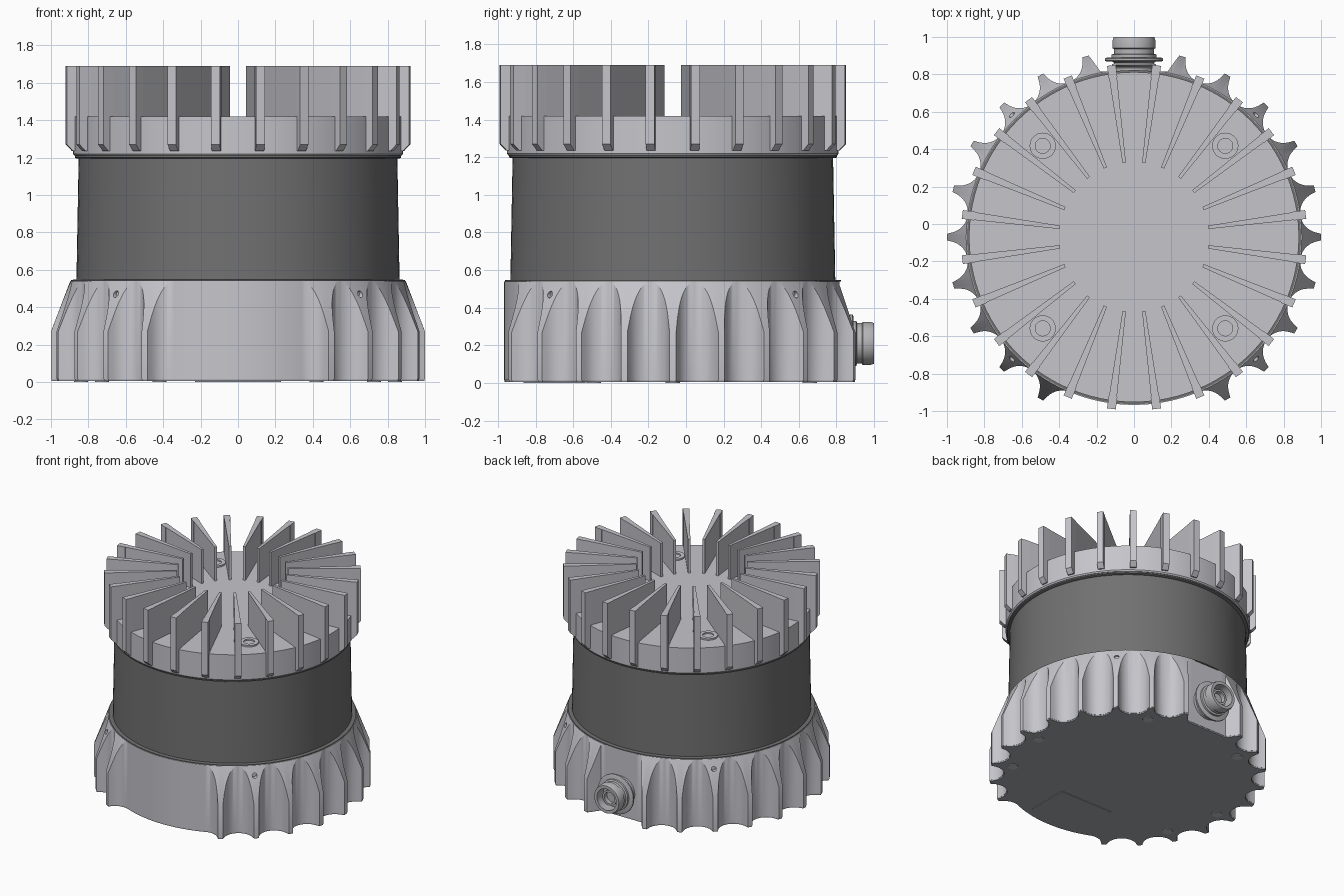
import bpy, bmesh, math
from mathutils import Matrix, Vector

cube = bpy.data.objects.get("Cube")
if cube:
    bpy.data.objects.remove(cube, do_unlink=True)

CY = -0.07          # y of the body axis
BASE_TOP = 0.54     # top of the ribbed base
R_TOP, R_TIP = 0.897, 1.0


def material(name, rgb):
    m = bpy.data.materials.new(name)
    m.use_nodes = True
    m.diffuse_color = (*rgb, 1)
    m.node_tree.nodes["Principled BSDF"].inputs["Base Color"].default_value = (*rgb, 1)
    return m


LIGHT = material("light grey metal", (0.56, 0.56, 0.60))
BAND = material("dark window", (0.165, 0.165, 0.165))
PLATE = material("grey base plate", (0.41, 0.42, 0.455))
STEEL = material("connector steel", (0.47, 0.47, 0.49))


def make(name, bm, mat, matrix=None):
    bmesh.ops.remove_doubles(bm, verts=bm.verts, dist=1e-5)
    bmesh.ops.recalc_face_normals(bm, faces=bm.faces)
    mesh = bpy.data.meshes.new(name)
    bm.to_mesh(mesh)
    bm.free()
    ob = bpy.data.objects.new(name, mesh)
    bpy.context.collection.objects.link(ob)
    mesh.materials.append(mat)
    ob.matrix_world = matrix or Matrix.Translation((0, CY, 0))
    return ob


def skin(bm, rings):
    """Bridge closed rings of points and cap both ends."""
    loops = [[bm.verts.new(p) for p in ring] for ring in rings]
    n = len(loops[0])
    for a, b in zip(loops, loops[1:]):
        for i in range(n):
            j = (i + 1) % n
            bm.faces.new((a[i], a[j], b[j], b[i]))
    bm.faces.new(loops[0][::-1])
    bm.faces.new(loops[-1])


def lathe(name, profile, mat, matrix=None, n=96):
    """Turn a (radius, height) profile about the z axis."""
    bm = bmesh.new()
    angles = [math.tau * i / n for i in range(n)]
    skin(bm, [[(r * math.cos(a), r * math.sin(a), z) for a in angles] for r, z in profile])
    return make(name, bm, mat, matrix)


# Scalloped outline of the base
def outline(deg):
    back, front = abs(deg - 90), abs(deg - 270)
    if front < 22.5:                       # smooth front
        return R_TOP
    if back < 11.5:                        # flat connector pad
        return 0.885 / math.cos(math.radians(back))
    if back < 14:
        return 0.903 + (R_TIP - 0.903) * (back - 11.5) / 2.5
    if back <= 15:
        return R_TIP
    t = math.radians(deg % 15 - 7.5)       # round groove between two ribs
    a, d = 0.11, 0.11 + R_TOP
    under = a * a - (d * math.sin(t)) ** 2
    if under <= 0:
        return R_TIP
    return min(R_TIP, d * math.cos(t) - math.sqrt(under))


columns = [(math.radians(k / 2), outline(k / 2)) for k in range(720)]


def ring(radius, height):
    return [(radius(r) * math.cos(a), radius(r) * math.sin(a), height(r)) for a, r in columns]


def shoulder(r):
    """Height where the groove wall meets the sloping shoulder."""
    slope = (r - R_TOP) / (R_TIP - R_TOP)
    return min(BASE_TOP - 0.002, BASE_TOP - 0.27 * slope)


bm = bmesh.new()
skin(bm, [ring(lambda r: r, lambda r: 0.015),
          ring(lambda r: r, shoulder),
          ring(lambda r: min(r, R_TOP), lambda r: BASE_TOP)])
base = make("ribbed_base", bm, LIGHT)

# Small drilled pits in the diagonal ribs
bm = bmesh.new()
for deg in (45, 135, 225, 315):
    turn = Matrix.Rotation(math.radians(deg), 4, 'Z')
    lay = Matrix.Rotation(math.pi / 2, 4, 'Y')
    bmesh.ops.create_cone(bm, cap_ends=True, segments=20, radius1=0.018, radius2=0.018, depth=0.06,
                          matrix=turn @ Matrix.Translation((0.93, 0, 0.47)) @ lay)
cutter = make("pit_cutter", bm, LIGHT)
cutter.hide_render = True
cutter.hide_viewport = True
cut = base.modifiers.new("pits", 'BOOLEAN')
cut.operation = 'DIFFERENCE'
cut.solver = 'EXACT'
cut.object = cutter

# Bottom plate, label panel and screws
bm = bmesh.new()
skin(bm, [ring(lambda r: r * 0.997, lambda r: h) for h in (0.005, 0.015)])
make("bottom_plate", bm, PLATE)

bm = bmesh.new()
bmesh.ops.create_cube(bm, size=1)
make("label_panel", bm, PLATE, Matrix.Translation((0, -0.7, 0.004)) @ Matrix.Diagonal((0.46, 0.33, 0.008, 1)))

for deg in (0, 60, 120, 180, 210, 330):
    a = math.radians(deg)
    spot = Matrix.Translation((0.84 * math.cos(a), CY + 0.84 * math.sin(a), 0))
    lathe("bottom_screw", [(0.038, 0), (0.038, 0.008)], LIGHT, spot, 24)

# Seam, window band and cap
lathe("base_seam", [(0.893, 0.538), (0.893, 0.546), (0.87, 0.548)], BAND)
lathe("window_band", [(0.864, 0.54), (0.852, 1.2)], BAND)
lathe("cap_lip", [(0.862, 1.195), (0.872, 1.2), (0.872, 1.215)], BAND)
lathe("cap", [(0.875, 1.21), (0.882, 1.22), (0.882, 1.42)], LIGHT)

# Screw seats on the cap
for sx in (-1, 1):
    for sy in (-1, 1):
        spot = Matrix.Translation((sx * 0.488, CY + sy * 0.488, 1.42))
        lathe("screw_seat", [(0.07, -0.01), (0.07, 0.012), (0.04, 0.012), (0.04, 0.002)], LIGHT, spot, 32)


# Radial cooling fins: tapered blade with an outer rail
def slab(bm, profile, width, turn):
    skin(bm, [[turn @ Vector((r, side * width(r), z)) for r, z in profile] for side in (-1, 1)])


bm = bmesh.new()
for k in range(24):
    turn = Matrix.Rotation(math.radians(7.5 + 15 * k), 4, 'Z')
    slab(bm, [(0.4, 1.41), (0.87, 1.41), (0.87, 1.69), (0.4, 1.69)],
         lambda r: 0.009 + 0.026 * (r - 0.4), turn)
    slab(bm, [(0.86, 1.235), (0.892, 1.235), (0.926, 1.27), (0.926, 1.69), (0.86, 1.69)],
         lambda r: 0.0235, turn)
make("cooling_fins", bm, LIGHT)

# Rear connector, turned about the y axis
rear = Matrix.Translation((0, 0, 0.21)) @ Matrix.Rotation(-math.pi / 2, 4, 'X')
lathe("connector_neck", [(0.12, 0.78), (0.12, 0.835), (0.105, 0.84), (0.12, 0.85), (0.105, 0.86),
                         (0.12, 0.87)], STEEL, rear, 48)
lathe("connector_flange", [(0.145, 0.868), (0.155, 0.873), (0.155, 0.885), (0.145, 0.89)], STEEL, rear, 48)
lathe("connector_shell", [(0.12, 0.885), (0.12, 0.905), (0.108, 0.91), (0.108, 0.935), (0.115, 0.94),
                          (0.115, 0.98), (0.108, 1.0), (0.085, 1.0), (0.085, 0.92)], STEEL, rear, 48)
lathe("connector_core", [(0.06, 0.91), (0.06, 0.965), (0.045, 0.965), (0.045, 0.93)], STEEL, rear, 32)

# Smooth round walls, keep edges sharp
bpy.ops.object.select_all(action='DESELECT')
for ob in bpy.context.collection.objects:
    if ob.type == 'MESH' and ob != cutter:
        ob.select_set(True)
        bpy.context.view_layer.objects.active = ob
bpy.ops.object.shade_smooth_by_angle(angle=math.radians(28))
